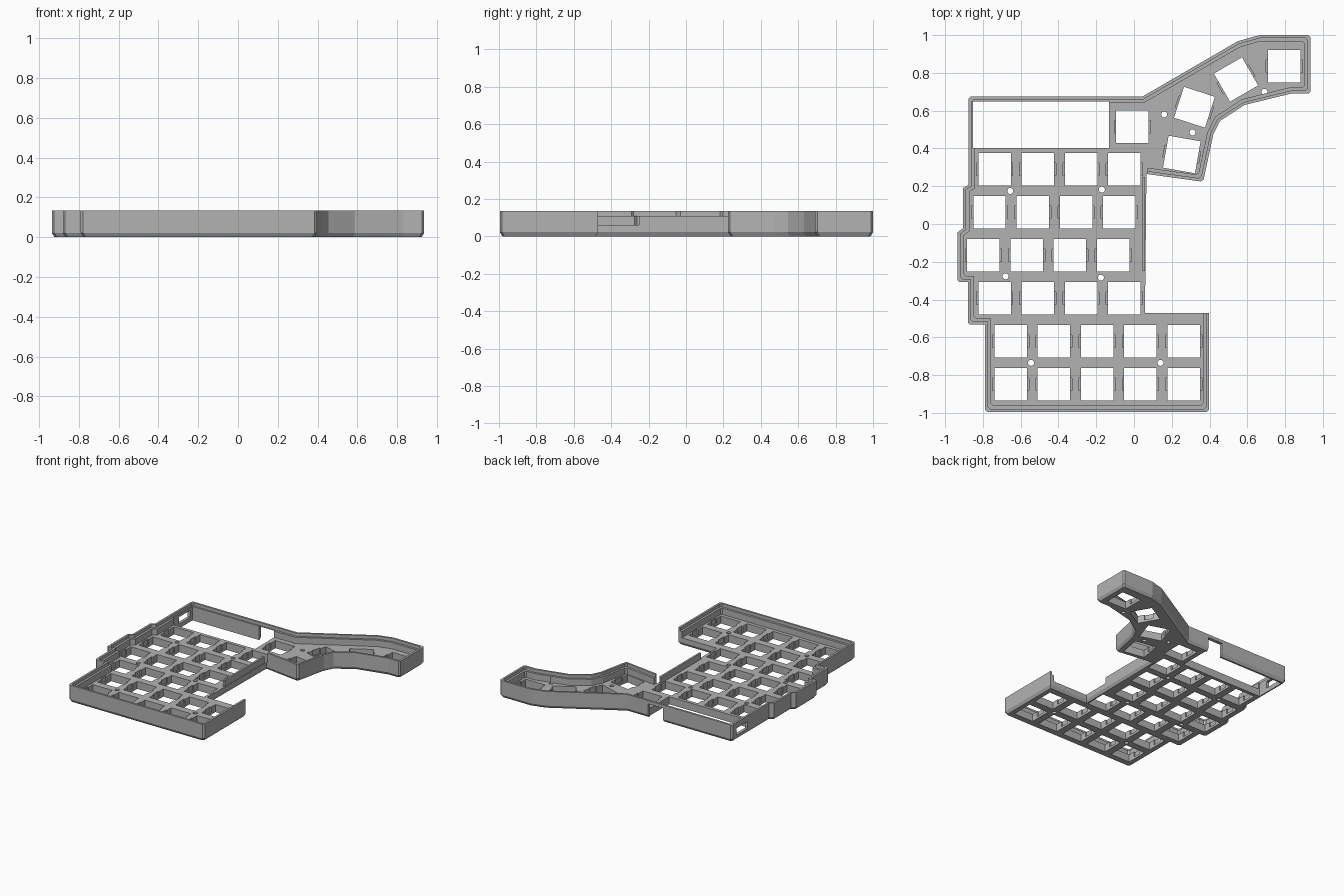
import bpy, bmesh, math
from mathutils import Vector, Matrix

if "Cube" in bpy.data.objects:
    bpy.data.objects.remove(bpy.data.objects["Cube"])

grey = bpy.data.materials.new("grey_plastic")
grey.diffuse_color = (0.45, 0.45, 0.45, 1)
grey.use_nodes = True
grey.node_tree.nodes["Principled BSDF"].inputs["Base Color"].default_value = grey.diffuse_color

H, PLATE, LEDGE = 0.135, 0.06, 0.11

# Counter-clockwise outline of the case, with sharp corners
OUTLINE = [(-0.79, -0.995), (0.397, -0.995), (0.397, -0.47), (0.058, -0.47), (0.066, 0.265),
           (0.366, 0.2235), (0.42, 0.475), (0.455, 0.545), (0.585, 0.63), (0.83, 0.69),
           (0.935, 0.69), (0.935, 1.0), (0.665, 1.0), (0.55, 0.968), (0.045, 0.675),
           (-0.875, 0.675), (-0.875, 0.208), (-0.905, 0.19), (-0.905, -0.022),
           (-0.935, -0.045), (-0.935, -0.308), (-0.88, -0.308), (-0.88, -0.533),
           (-0.79, -0.533)]
OPEN_EDGES = (2, 3)                       # right-hand edges without a tall wall
CLIPPED = (0, 1, 5, 10, 11, 15, 20, 22)   # corners with a small chamfer


def inset(d, open_d=None):
    """Mitred inset of the outline; open edges may use their own distance."""
    n = len(OUTLINE)
    pts = [Vector(p) for p in OUTLINE]
    lines = []
    for i in range(n):
        t = (pts[(i + 1) % n] - pts[i]).normalized()
        off = open_d if open_d is not None and i in OPEN_EDGES else d
        lines.append((pts[i] + Vector((-t.y, t.x)) * off, t))
    out = []
    for i in range(n):
        (p, t), (q, u) = lines[i - 1], lines[i]
        c = p + t * ((q - p).cross(u) / t.cross(u))
        out += [c - t * 0.012, c + u * 0.012] if i in CLIPPED else [c]
    return out


def loft(bm, rings):
    """Closed solid through matching rings of (points, z)."""
    loops = [[bm.verts.new((p[0], p[1], z)) for p in pts] for pts, z in rings]
    n = len(loops[0])
    for a, b in zip(loops, loops[1:]):
        for i in range(n):
            j = (i + 1) % n
            bm.faces.new((a[i], a[j], b[j], b[i]))
    bm.faces.new(loops[0][::-1])
    bm.faces.new(loops[-1])


def box(bm, lo, hi):
    ring = [(lo[0], lo[1]), (hi[0], lo[1]), (hi[0], hi[1]), (lo[0], hi[1])]
    loft(bm, [(ring, lo[2]), (ring, hi[2])])


def turned_box(bm, x, y, deg, w, d, z0, z1):
    r = Matrix.Rotation(math.radians(deg), 2)
    ring = [Vector((x, y)) + r @ Vector((sx * w / 2, sy * d / 2))
            for sx, sy in ((-1, -1), (1, -1), (1, 1), (-1, 1))]
    loft(bm, [(ring, z0), (ring, z1)])


def make(name, bm):
    me = bpy.data.meshes.new(name)
    bm.to_mesh(me)
    bm.free()
    me.materials.append(grey)
    ob = bpy.data.objects.new(name, me)
    bpy.context.collection.objects.link(ob)
    return ob


def cut(target, bm):
    cutter = make("cutter", bm)
    cutter.hide_render = True
    m = target.modifiers.new("cut", 'BOOLEAN')
    m.operation, m.solver, m.object = 'DIFFERENCE', 'EXACT', cutter
    bpy.context.view_layer.objects.active = target
    bpy.ops.object.modifier_apply(modifier=m.name)
    bpy.data.objects.remove(cutter)


# Case body with a chamfered lower edge
bm = bmesh.new()
loft(bm, [(inset(0.013), 0), (inset(0), 0.022), (inset(0), H)])
case = make("keyboard_case", bm)

# Inner cavity, then the wider rabbet for the cover
for depth, floor in ((0.033, PLATE), (0.016, LEDGE)):
    bm = bmesh.new()
    ring = inset(depth, -0.006)
    loft(bm, [(ring, floor), (ring, H + 0.1)])
    cut(case, bm)

# Switch positions: x, y, angle
PITCH = 0.229
keys = [(x0 + PITCH * i, y, 0)
        for x0, y, n in ((-0.738, 0.29, 4), (-0.765, 0.063, 4), (-0.797, -0.165, 4),
                         (-0.738, -0.393, 4), (-0.653, -0.62, 5), (-0.653, -0.849, 5))
        for i in range(n)]
keys += [(-0.008, 0.516, 0), (0.253, 0.368, -10), (0.32, 0.618, -18),
         (0.54, 0.765, 30), (0.795, 0.835, 0)]

# Square switch holes, screw holes and controller opening
bm = bmesh.new()
for x, y, a in keys:
    turned_box(bm, x, y, a, 0.172, 0.172, -0.1, 0.1)
for x, y in ((-0.655, 0.175), (-0.17, 0.182), (-0.68, -0.277), (-0.175, -0.284), (-0.545, -0.735),
             (0.14, -0.735), (0.16, 0.58), (0.31, 0.485), (0.69, 0.7)):
    ring = [(x + 0.016 * math.cos(k * math.pi / 8), y + 0.016 * math.sin(k * math.pi / 8))
            for k in range(16)]
    loft(bm, [(ring, -0.1), (ring, 0.105)])
box(bm, (-0.852, 0.402, -0.1), (-0.132, 0.648, LEDGE + 0.001))
cut(case, bm)

# Clip notches at both sides of each switch hole
bm = bmesh.new()
for x, y, a in keys:
    turned_box(bm, x, y, a, 0.192, 0.066, 0.018, PLATE + 0.001)
cut(case, bm)

# Cable port in the back wall and socket in the left wall
bm = bmesh.new()
box(bm, (-0.27, 0.62, -0.1), (-0.14, 0.72, LEDGE - 0.001))
box(bm, (-0.92, 0.48, 0.035), (-0.82, 0.62, 0.09))
cut(case, bm)

# Low thin wall along the inner right edge
bm = bmesh.new()
box(bm, (0.044, -0.25, 0.05), (0.059, 0.25, LEDGE))
make("low_side_wall", bm)
